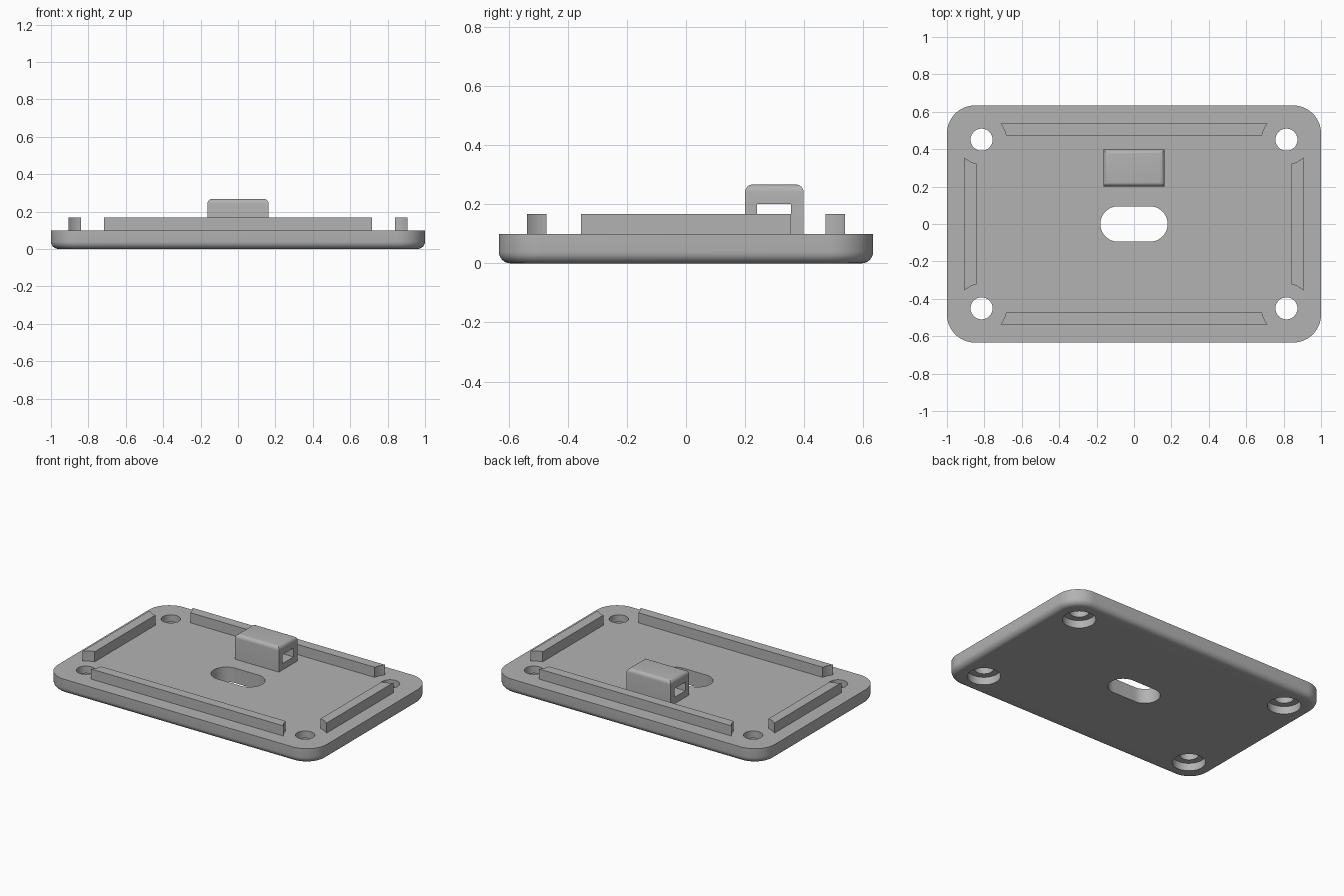
import bpy, bmesh
from math import sin, cos, pi, sqrt

cube = bpy.data.objects.get("Cube")
if cube:
    bpy.data.objects.remove(cube, do_unlink=True)

grey = bpy.data.materials.new("plain grey")
grey.use_nodes = True
colour = (0.45, 0.45, 0.45, 1)
grey.diffuse_color = colour
grey.node_tree.nodes["Principled BSDF"].inputs["Base Color"].default_value = colour

TOP = 0.1                 # plate thickness
HOLE_X, HOLE_Y = 0.815, 0.451
CLEARANCE = 0.132         # rail ends curve around the screw holes


def rounded(hx, hy, r, n=16):
    """Counterclockwise outline of a rounded rectangle."""
    pts = []
    for q, (sx, sy) in enumerate([(1, 1), (-1, 1), (-1, -1), (1, -1)]):
        for i in range(n + 1):
            a = (q + i / n) * pi / 2
            pts.append((sx * (hx - r) + r * cos(a), sy * (hy - r) + r * sin(a)))
    return pts


def prism(name, pts, z0, z1, bevel=0, bevel_z=None):
    """Extrude an outline; optionally round the edges lying at bevel_z."""
    bm = bmesh.new()
    base = bm.faces.new([bm.verts.new((x, y, z0)) for x, y in pts])
    ext = bmesh.ops.extrude_face_region(bm, geom=[base])
    for v in ext["geom"]:
        if isinstance(v, bmesh.types.BMVert):
            v.co.z = z1
    bmesh.ops.remove_doubles(bm, verts=bm.verts, dist=1e-5)
    bmesh.ops.recalc_face_normals(bm, faces=bm.faces)
    if bevel:
        edges = [e for e in bm.edges if all(abs(v.co.z - bevel_z) < 1e-5 for v in e.verts)]
        bmesh.ops.bevel(bm, geom=edges, offset=bevel, segments=6, profile=0.5, affect='EDGES')
    me = bpy.data.meshes.new(name)
    bm.to_mesh(me)
    bm.free()
    me.materials.append(grey)
    ob = bpy.data.objects.new(name, me)
    bpy.context.collection.objects.link(ob)
    return ob


def select(ob):
    bpy.ops.object.select_all(action='DESELECT')
    ob.select_set(True)
    bpy.context.view_layer.objects.active = ob


def cut(ob, cutter):
    mod = ob.modifiers.new("cut", 'BOOLEAN')
    mod.operation, mod.solver, mod.object = 'DIFFERENCE', 'EXACT', cutter
    select(ob)
    bpy.ops.object.modifier_apply(modifier=mod.name)
    bpy.data.objects.remove(cutter, do_unlink=True)


def shifted(pts, x, y):
    return [(px + x, py + y) for px, py in pts]


def rail_outline(hole_u, hole_v, v0, v1, n=8):
    """Bar along u from v0 to v1 whose ends are scooped around the holes."""
    end = []
    for i in range(n + 1):
        v = v0 + (v1 - v0) * i / n
        end.append((hole_u - sqrt(CLEARANCE ** 2 - (v - hole_v) ** 2), v))
    return end + [(-u, v) for u, v in reversed(end)]


# Base plate with rounded lower rim
plate = prism("base_plate", rounded(1, 0.634, 0.15), 0, TOP, 0.04, 0)

# Cable slot and counterbored screw holes
cut(plate, prism("slot_cutter", rounded(0.18, 0.094, 0.094), -0.1, 0.3))
for sx in (-1, 1):
    for sy in (-1, 1):
        for r, z in ((0.059, 0.3), (0.102, 0.052)):
            circle = shifted(rounded(r, r, r, 12), sx * HOLE_X, sy * HOLE_Y)
            cut(plate, prism("hole_cutter", circle, -0.1, z))

# Locating rails along the four sides
long_rail = rail_outline(HOLE_X, HOLE_Y, 0.473, 0.538)
side_rail = rail_outline(HOLE_Y, HOLE_X, 0.84, 0.906)
rails = []
for s, long_name, side_name in ((1, "back_rail", "left_rail"), (-1, "front_rail", "right_rail")):
    rails.append(prism(long_name, [(u, s * v) for u, v in long_rail], TOP, 0.168))
    rails.append(prism(side_name, [(s * v, u) for u, v in side_rail], TOP, 0.168))

# Tie loop with a tunnel running side to side
block = [(-0.164, 0.2), (0.164, 0.2), (0.164, 0.398), (-0.164, 0.398)]
loop = prism("tie_loop", block, TOP, 0.267, 0.025, 0.267)
tunnel = [(-0.3, 0.24), (0.3, 0.24), (0.3, 0.355), (-0.3, 0.355)]
cut(loop, prism("tunnel_cutter", tunnel, 0.143, 0.202))

for ob in [plate, loop] + rails:
    select(ob)
    bpy.ops.object.shade_smooth_by_angle(angle=pi / 6)
